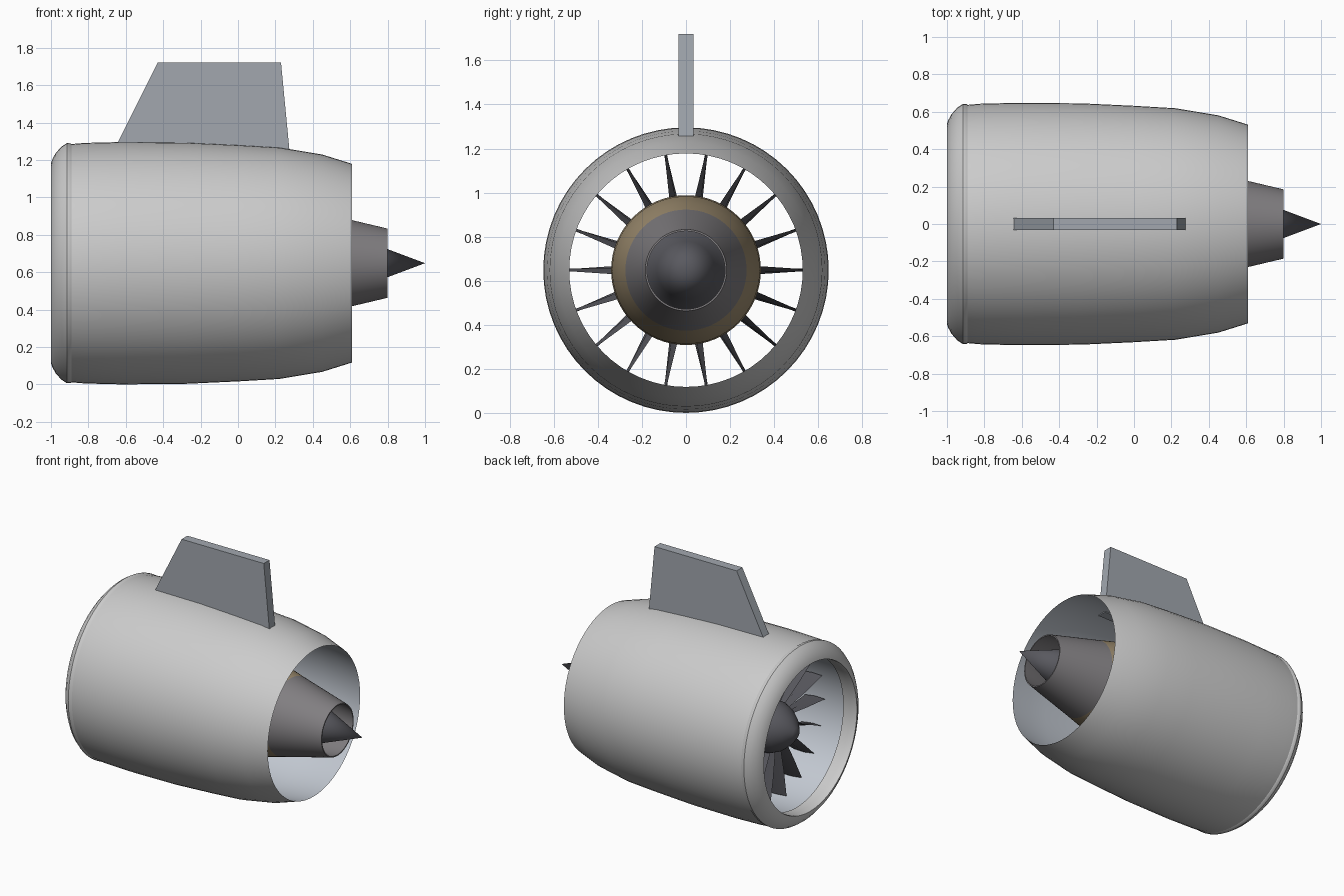
import bpy, bmesh
from math import sin, cos, pi, radians

if "Cube" in bpy.data.objects:
    bpy.data.objects.remove(bpy.data.objects["Cube"])

AXIS_Z = 0.648
SEG = 64


def material(name, rgb):
    m = bpy.data.materials.new(name)
    m.diffuse_color = (*rgb, 1)
    m.use_nodes = True
    m.node_tree.nodes["Principled BSDF"].inputs["Base Color"].default_value = m.diffuse_color
    return m


WHITE = material("white_paint", (0.78, 0.78, 0.80))
LIP = material("lip_metal", (0.70, 0.70, 0.72))
LINER = material("duct_liner", (0.55, 0.59, 0.65))
GOLD = material("gold_cowl", (0.36, 0.28, 0.17))
STEEL = material("nozzle_steel", (0.22, 0.21, 0.22))
DARK = material("dark_metal", (0.10, 0.10, 0.115))
PYLON = material("pylon_grey", (0.36, 0.39, 0.43))


def finish(bm, name, mat, angle=35):
    bmesh.ops.remove_doubles(bm, verts=bm.verts, dist=1e-5)
    bmesh.ops.recalc_face_normals(bm, faces=bm.faces)
    me = bpy.data.meshes.new(name)
    bm.to_mesh(me)
    bm.free()
    me.materials.append(mat)
    ob = bpy.data.objects.new(name, me)
    bpy.context.collection.objects.link(ob)
    bpy.ops.object.select_all(action='DESELECT')
    ob.select_set(True)
    bpy.context.view_layer.objects.active = ob
    bpy.ops.object.shade_smooth_by_angle(angle=radians(angle))
    return ob


def revolve(name, profile, mat, closed=False):
    """Spin (x, radius) points around the engine axis."""
    bm = bmesh.new()
    rings = []
    for x, r in profile:
        if r < 1e-6:
            rings.append([bm.verts.new((x, 0, AXIS_Z))] * SEG)
        else:
            rings.append([bm.verts.new((x, r * cos(2 * pi * i / SEG),
                                        AXIS_Z + r * sin(2 * pi * i / SEG)))
                          for i in range(SEG)])
    pairs = list(zip(rings, rings[1:]))
    if closed:
        pairs.append((rings[-1], rings[0]))
    for a, b in pairs:
        for i in range(SEG):
            j = (i + 1) % SEG
            bm.faces.new(list(dict.fromkeys((a[i], a[j], b[j], b[i]))))
    return finish(bm, name, mat)


# Outer nacelle skin, inlet lip and inner duct
revolve("nacelle_shell", [(-0.90, 0.636), (-0.82, 0.643), (-0.62, 0.648), (-0.28, 0.645),
                          (0.0, 0.632), (0.22, 0.619), (0.45, 0.581), (0.61, 0.531)], WHITE)
revolve("inlet_lip", [(-0.88, 0.630), (-0.895, 0.641), (-0.915, 0.642), (-0.945, 0.622),
                      (-0.975, 0.588), (-0.993, 0.556), (-1.0, 0.534),
                      (-0.985, 0.531), (-0.95, 0.532), (-0.89, 0.535)], LIP)
revolve("inner_duct", [(-0.89, 0.535), (-0.89, 0.548), (-0.6, 0.555), (0.0, 0.565),
                       (0.3, 0.56), (0.45, 0.55), (0.61, 0.53)], LINER)

# Engine core: gold cowl, exhaust nozzle, plug
revolve("core_cowl", [(-0.55, 0), (-0.55, 0.22), (-0.48, 0.28), (-0.35, 0.325), (-0.15, 0.34),
                      (0.1, 0.335), (0.3, 0.305), (0.42, 0.275)], GOLD)
revolve("core_nozzle", [(0.42, 0.275), (0.61, 0.230), (0.80, 0.185),
                        (0.80, 0.177), (0.61, 0.205), (0.42, 0.25)], STEEL, closed=True)
revolve("exhaust_plug", [(0.42, 0.262), (0.50, 0.185), (0.65, 0.131), (1.0, 0)], DARK)

# Fan hub with spinner
revolve("fan_spinner", [(-0.90, 0), (-0.885, 0.04), (-0.84, 0.10), (-0.78, 0.15),
                        (-0.72, 0.175), (-0.55, 0.20), (-0.55, 0)], DARK)

# Eighteen twisted fan blades
bm = bmesh.new()
FAN_X = -0.66
for k in range(18):
    a = k * 2 * pi / 18
    rows = []
    for r, chord, pitch, thick in ((0.16, 0.13, 28, 0.016), (0.35, 0.15, 13, 0.012),
                                   (0.54, 0.16, 3, 0.008)):
        p = radians(pitch)
        row = []
        for u, v in ((-0.5, 0), (0, 0.5), (0.5, 0), (0, -0.5)):
            along, across = u * chord, v * thick * 1.6
            x = FAN_X + along * cos(p) - across * sin(p)
            t = along * sin(p) + across * cos(p)
            row.append(bm.verts.new((x, r * cos(a) - t * sin(a),
                                     AXIS_Z + r * sin(a) + t * cos(a))))
        rows.append(row)
    for lo, hi in zip(rows, rows[1:]):
        for i in range(4):
            j = (i + 1) % 4
            bm.faces.new((lo[i], lo[j], hi[j], hi[i]))
    bm.faces.new(rows[0])
    bm.faces.new(rows[-1])
finish(bm, "fan_blades", DARK, 20)

# Mounting pylon: flat plate with raked leading edge
bm = bmesh.new()
side = [(-0.69, 1.20), (-0.43, 1.72), (0.23, 1.72), (0.28, 1.20)]
base = bm.faces.new([bm.verts.new((x, -0.033, z)) for x, z in side])
ext = bmesh.ops.extrude_face_region(bm, geom=[base])
bmesh.ops.translate(bm, vec=(0, 0.066, 0),
                    verts=[g for g in ext["geom"] if isinstance(g, bmesh.types.BMVert)])
finish(bm, "pylon", PYLON, 20)
